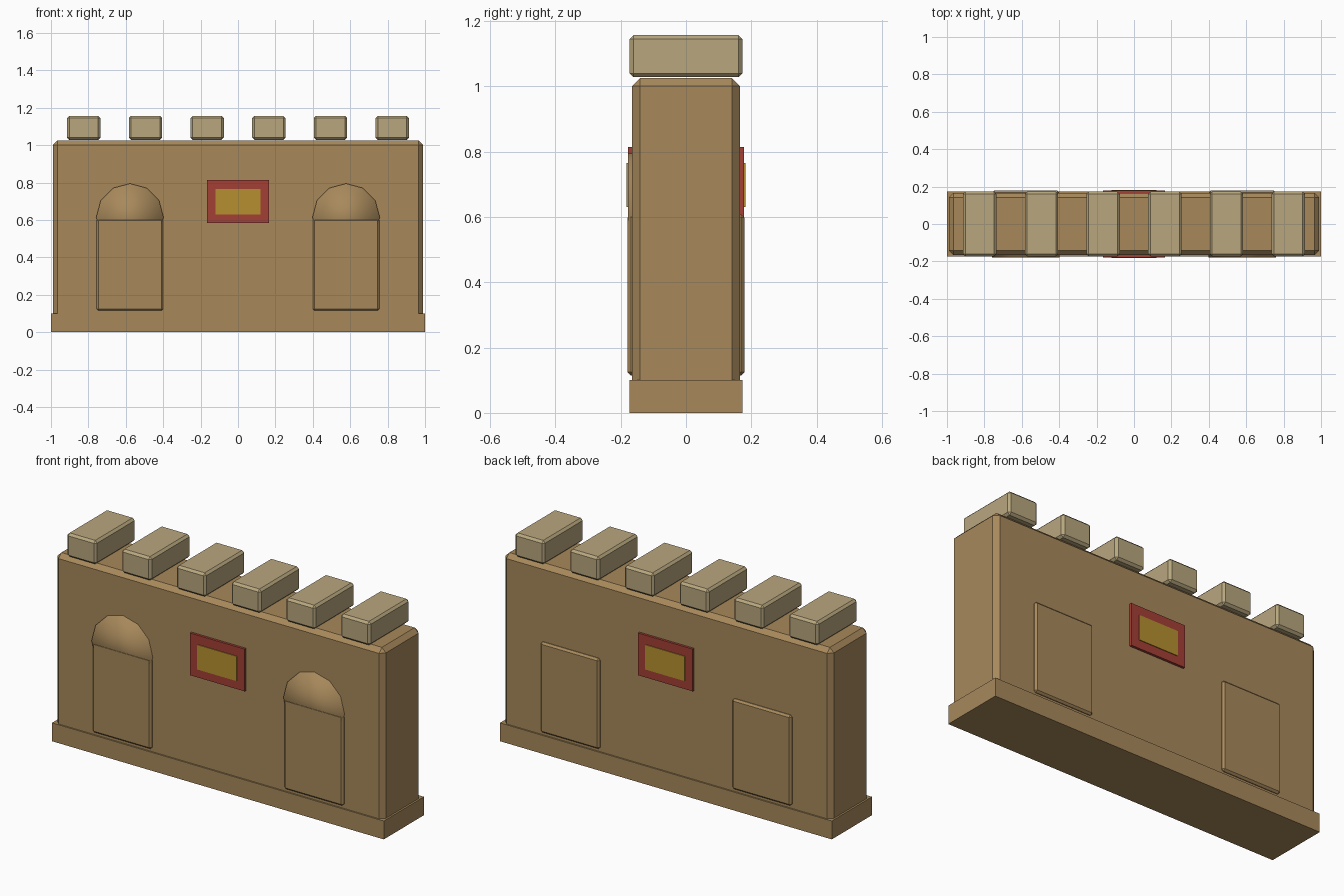
import bpy
import math

default = bpy.data.objects.get("Cube")
if default:
    bpy.data.objects.remove(default, do_unlink=True)


def make_material(name, rgb):
    m = bpy.data.materials.new(name)
    m.use_nodes = True
    m.diffuse_color = (*rgb, 1)
    m.node_tree.nodes["Principled BSDF"].inputs["Base Color"].default_value = (*rgb, 1)
    return m


SAND = make_material("sandstone", (0.39, 0.25, 0.105))
PALE = make_material("pale stone", (0.48, 0.385, 0.21))
RED = make_material("red", (0.37, 0.05, 0.035))
GOLD = make_material("gold", (0.47, 0.28, 0.03))


def box(name, x, half_x, half_y, z0, z1, mat, bevel=0):
    """Box centred on y = 0, with optional chamfered edges."""
    bpy.ops.mesh.primitive_cube_add(size=2, location=(x, 0, (z0 + z1) / 2))
    ob = bpy.context.object
    ob.name = name
    ob.scale = (half_x, half_y, (z1 - z0) / 2)
    bpy.ops.object.transform_apply(location=False, rotation=False, scale=True)
    ob.data.materials.append(mat)
    if bevel:
        mod = ob.modifiers.new("chamfer", "BEVEL")
        mod.width = bevel
        mod.segments = 1
    return ob


# Wall and plinth
box("plinth", 0, 1.0, 0.173, 0, 0.1, SAND)
box("wall", 0, 0.99, 0.165, 0.03, 1.025, SAND, 0.024)

# Battlements along the top
for i in range(6):
    box(f"merlon_{i + 1}", (i - 2.5) * 0.33, 0.089, 0.173, 1.028, 1.157, PALE, 0.012)

# Doors run through the wall; the arched heads show on the front only
for side, x in (("left", 0.578), ("right", -0.578)):
    box(f"{side}_door", x, 0.178, 0.179, 0.115, 0.608, SAND, 0.01)
    bpy.ops.mesh.primitive_cylinder_add(
        vertices=12, radius=0.18, depth=0.1,
        location=(x, -0.128, 0.615), rotation=(math.pi / 2, 0, 0))
    arch = bpy.context.object
    arch.name = f"{side}_door_arch"
    arch.data.materials.append(SAND)
    bpy.ops.object.shade_smooth()

# Sign seen on both faces
box("sign_frame", 0, 0.165, 0.178, 0.585, 0.815, RED)
box("sign_panel", 0, 0.119, 0.182, 0.63, 0.765, GOLD)
